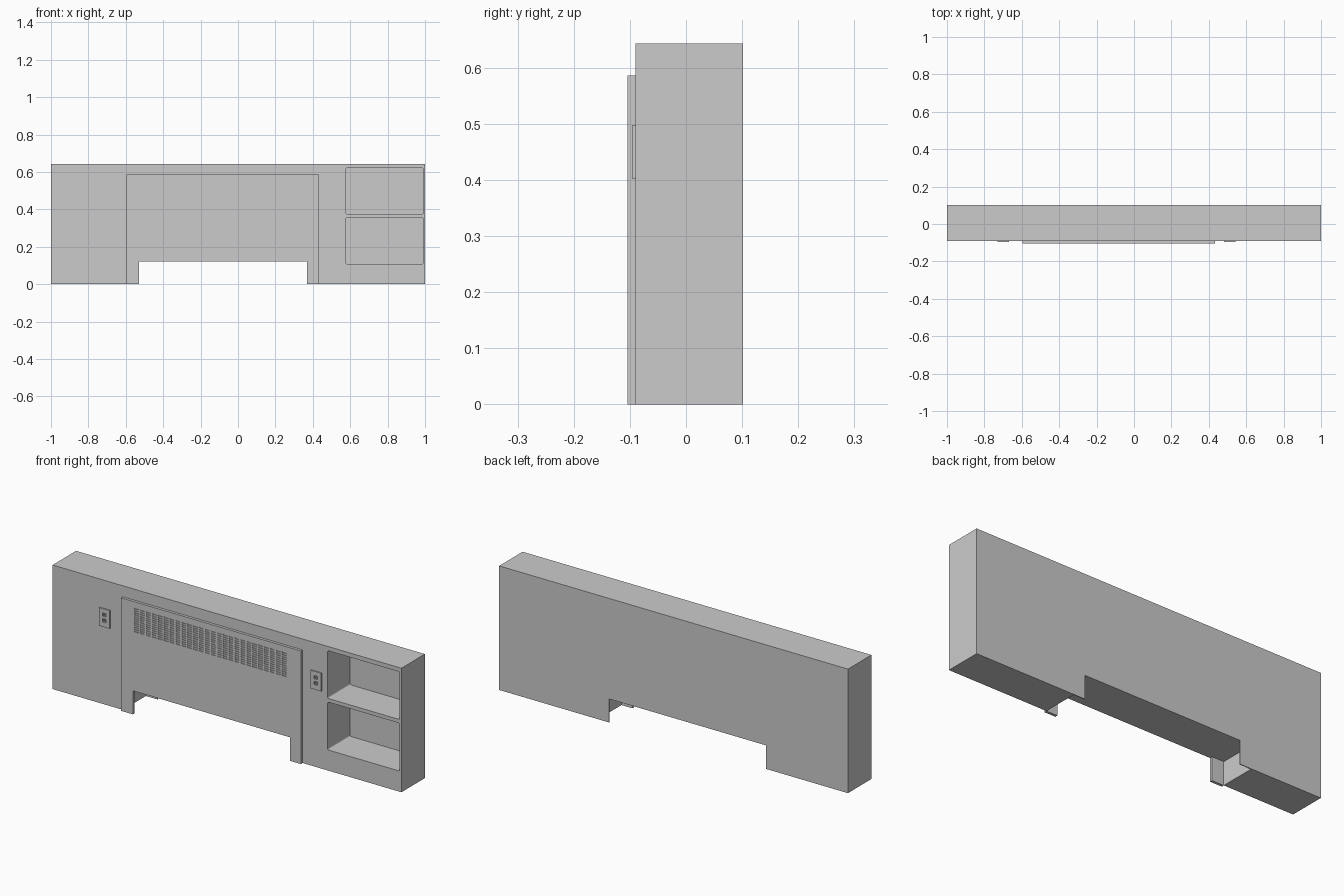
import bpy, bmesh

if "Cube" in bpy.data.objects:
    bpy.data.objects.remove(bpy.data.objects["Cube"])

grey = bpy.data.materials.new("plain grey")
grey.diffuse_color = (0.6, 0.6, 0.6, 1)
grey.use_nodes = True
grey.node_tree.nodes["Principled BSDF"].inputs["Base Color"].default_value = grey.diffuse_color

FRONT, BACK = -0.09, 0.102          # cabinet depth
LEFT, RIGHT = -0.597, 0.433         # centre bay
LEG_L, LEG_R, ARCH = -0.53, 0.37, 0.122   # opening below the bay
TOP = 0.63


def finish(name, bm):
    mesh = bpy.data.meshes.new(name)
    bm.to_mesh(mesh)
    bm.free()
    mesh.materials.append(grey)
    ob = bpy.data.objects.new(name, mesh)
    bpy.context.collection.objects.link(ob)
    return ob


def box(name, x, y, z, round_y=0):
    """Box from ranges; round_y rounds the edges that run front to back."""
    bm = bmesh.new()
    bmesh.ops.create_cube(bm, size=1)
    for v in bm.verts:
        v.co = [r[0] if c < 0 else r[1] for c, r in zip(v.co, (x, y, z))]
    if round_y:
        edges = [e for e in bm.edges
                 if abs(e.verts[0].co.y - e.verts[1].co.y) > 1e-4]
        bmesh.ops.bevel(bm, geom=edges, offset=round_y, segments=3,
                        profile=0.5, affect='EDGES')
    return finish(name, bm)


def sheet(name, xs, zs, y, thick, keep):
    """Front-facing sheet of cells, with the rejected cells left open."""
    bm = bmesh.new()
    grid = [[bm.verts.new((x, y, z)) for z in zs] for x in xs]
    for i in range(len(xs) - 1):
        for j in range(len(zs) - 1):
            if keep((xs[i] + xs[i + 1]) / 2, (zs[j] + zs[j + 1]) / 2, i, j):
                bm.faces.new((grid[i][j], grid[i + 1][j],
                              grid[i + 1][j + 1], grid[i][j + 1]))
    loose = [v for v in bm.verts if not v.link_faces]
    bmesh.ops.delete(bm, geom=loose, context='VERTS')
    ob = finish(name, bm)
    mod = ob.modifiers.new("thickness", 'SOLIDIFY')
    mod.thickness = thick
    mod.offset = -1
    return ob


# Cabinet blocks and worktop
box("left_cabinet", (-1, LEFT), (FRONT, BACK), (0, TOP))
box("centre_core", (LEFT, RIGHT), (FRONT, BACK), (ARCH, TOP))
box("side_block", (RIGHT, 0.57), (FRONT, BACK), (0, TOP))
box("top_board", (-1, 1), (FRONT, BACK), (TOP, 0.643))

# Thin rear legs either side of the opening
for name, x in (("rear_leg_left", (LEFT, LEG_L)), ("rear_leg_right", (LEG_R, RIGHT))):
    box(name, x, (BACK - 0.004, BACK), (0, ARCH))

# Shelf unit with two rounded niches
shelf = box("shelf_unit", (0.57, 1), (FRONT, BACK), (0, TOP))
for name, z in (("lower_niche_cutter", (0.107, 0.355)), ("upper_niche_cutter", (0.374, 0.621))):
    cutter = box(name, (0.577, 0.99), (FRONT - 0.05, BACK - 0.008), z, 0.007)
    cutter.hide_render = True
    cutter.hide_viewport = True
    cutter.display_type = 'WIRE'
    mod = shelf.modifiers.new(name, 'BOOLEAN')
    mod.operation = 'DIFFERENCE'
    mod.solver = 'EXACT'
    mod.object = cutter

# Raised front panel with a slotted grille and the leg opening
COLS, ROWS = 26, 12
GX0, GX1, GZ0, GZ1 = -0.52, 0.36, 0.43, 0.56
xs = [LEFT, LEG_L]
for c in range(COLS):
    x = GX0 + (GX1 - GX0) * c / COLS
    xs += [x, x + 0.024]
xs += [LEG_R, RIGHT]
zs = [0, ARCH]
for r in range(ROWS):
    z = GZ0 + (GZ1 - GZ0) * r / ROWS
    zs += [z, z + 0.005]
zs += [0.586]


def panel_cell(x, z, i, j):
    if z < ARCH:
        return x < LEG_L or x > LEG_R
    in_grille = GX0 < x < GX1 and GZ0 < z < GZ1
    return not (in_grille and i % 2 == 0 and j % 2 == 0)


sheet("front_panel", xs, zs, -0.104, 0.014, panel_cell)
box("grille_backing", (GX0 - 0.005, GX1 + 0.005), (-0.100, FRONT), (GZ0 - 0.005, GZ1 + 0.005))

# Wall sockets with two small recessed openings each
for side, cx in (("left", -0.70), ("right", 0.513)):
    ox = [cx - 0.031, cx - 0.009, cx + 0.009, cx + 0.031]
    oz = [0.403, 0.428, 0.445, 0.458, 0.475, 0.497]
    sheet("socket_plate_" + side, ox, oz, FRONT - 0.006, 0.006,
          lambda x, z, i, j: not (i == 1 and j in (1, 3)))
    for z in (0.4365, 0.4665):
        for dx in (-0.004, 0.004):
            box("socket_pin_" + side, (cx + dx - 0.002, cx + dx + 0.002),
                (FRONT - 0.005, FRONT), (z - 0.004, z + 0.004))
